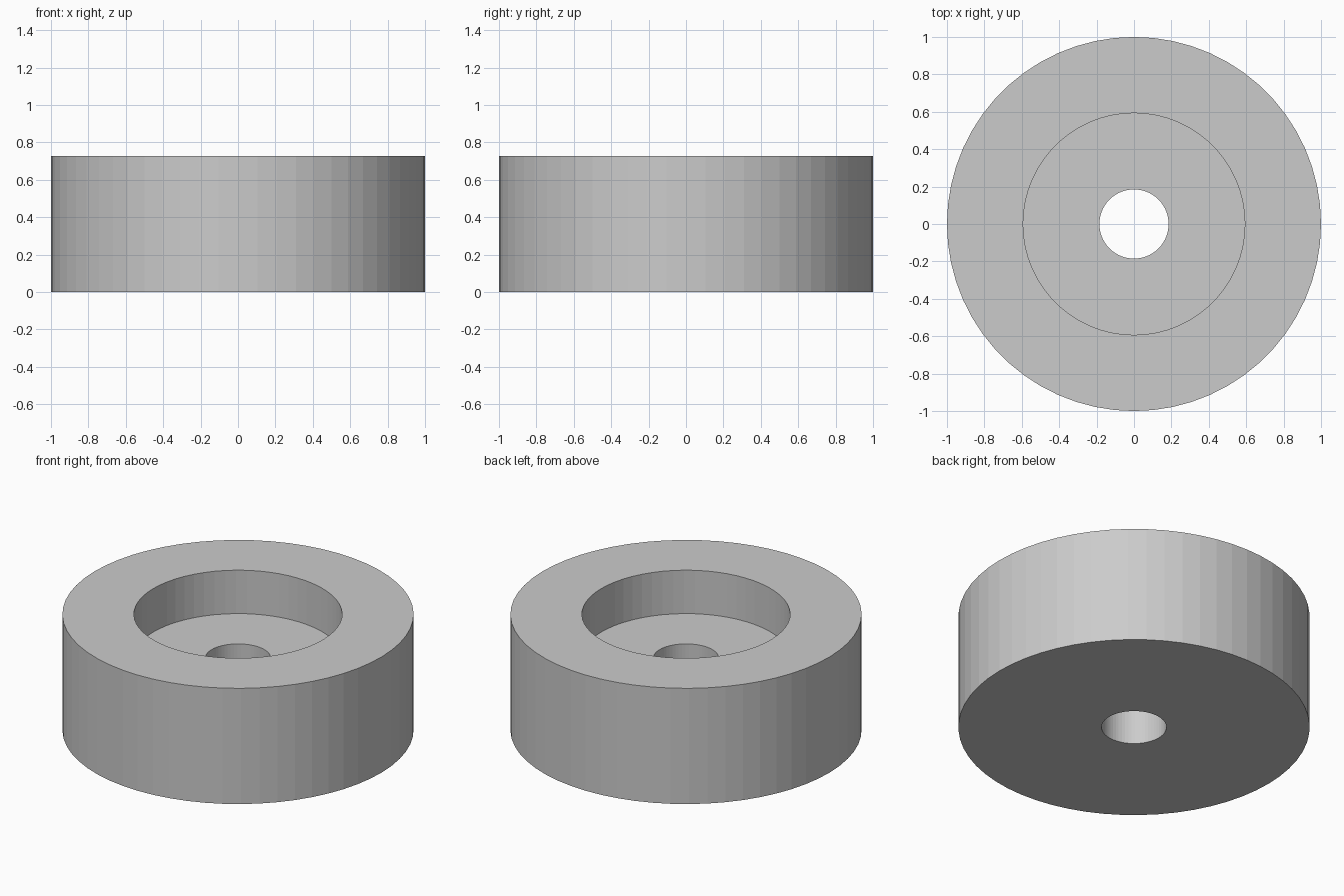
import bpy, bmesh
from math import cos, sin, tau

if "Cube" in bpy.data.objects:
    bpy.data.objects.remove(bpy.data.objects["Cube"])

SIDES = 60
# Closed cross-section (radius, height): outer wall, stepped recess, through hole
PROFILE = [(1.0, 0.0), (1.0, 0.727), (0.593, 0.727),
           (0.593, 0.454), (0.185, 0.454), (0.185, 0.0)]


def lathe(name, profile, sides):
    """Revolve a closed profile around z into a flat-faced ring."""
    bm = bmesh.new()
    rings = [[bm.verts.new((r * cos(tau * i / sides), r * sin(tau * i / sides), z))
              for r, z in profile] for i in range(sides)]
    n = len(profile)
    for i in range(sides):
        a, b = rings[i], rings[(i + 1) % sides]
        for j in range(n):
            k = (j + 1) % n
            bm.faces.new((a[j], b[j], b[k], a[k]))
    bmesh.ops.recalc_face_normals(bm, faces=bm.faces)
    mesh = bpy.data.meshes.new(name)
    bm.to_mesh(mesh)
    bm.free()
    obj = bpy.data.objects.new(name, mesh)
    bpy.context.collection.objects.link(obj)
    return obj


# Counterbored round spacer
lathe("counterbored_spacer", PROFILE, SIDES)
